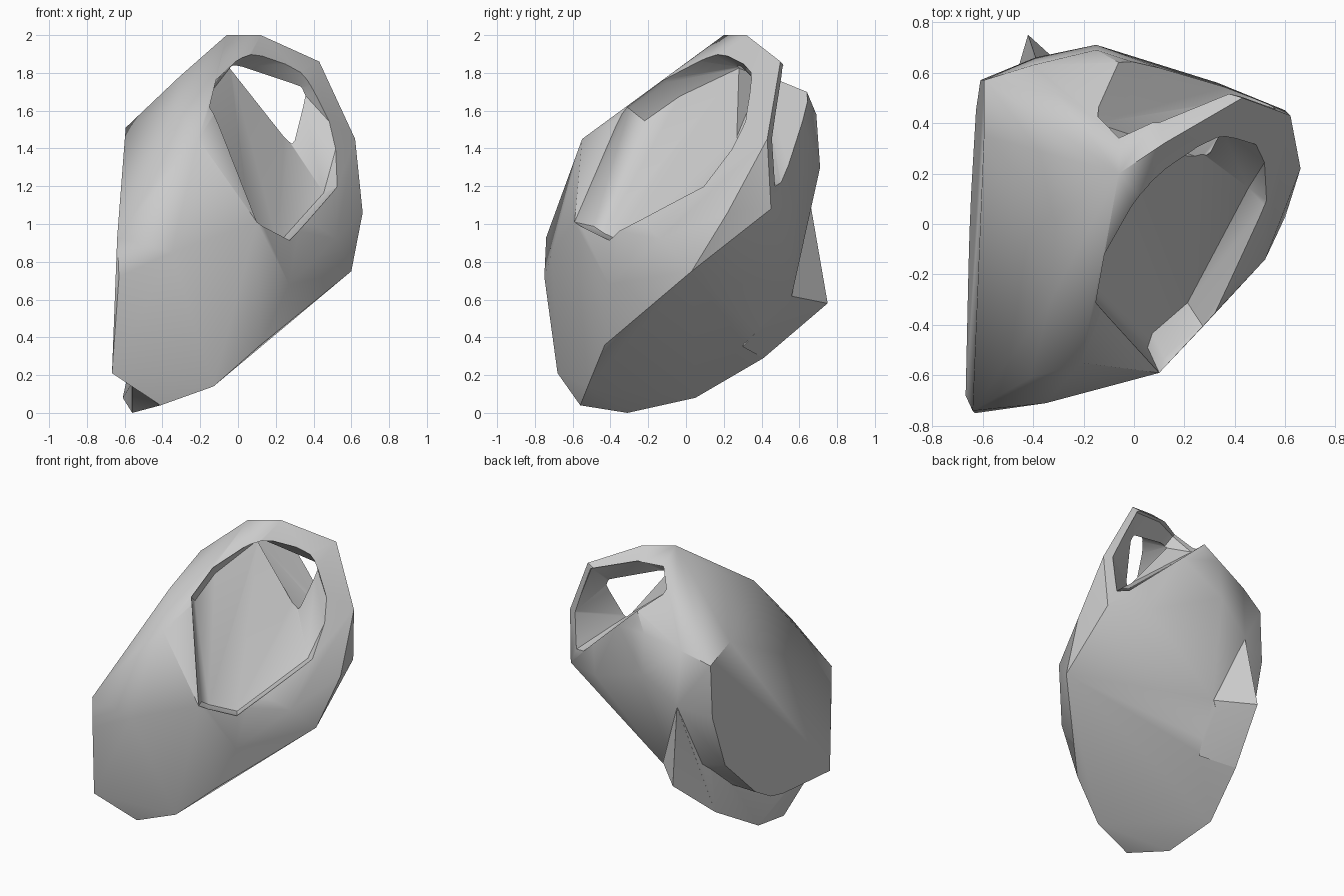
import bpy, bmesh, math
from mathutils import Vector

if "Cube" in bpy.data.objects:
    bpy.data.objects.remove(bpy.data.objects["Cube"])

grey = bpy.data.materials.new("plain grey")
grey.diffuse_color = (0.6, 0.6, 0.6, 1)
grey.use_nodes = True
grey.node_tree.nodes["Principled BSDF"].inputs["Base Color"].default_value = grey.diffuse_color


def hull(name, points):
    """Faceted solid wrapped around a few corner points."""
    bm = bmesh.new()
    for p in points:
        bm.verts.new(p)
    res = bmesh.ops.convex_hull(bm, input=bm.verts[:])
    inner = [v for v in res["geom_interior"] if isinstance(v, bmesh.types.BMVert)]
    bmesh.ops.delete(bm, geom=inner, context='VERTS')
    bmesh.ops.recalc_face_normals(bm, faces=bm.faces[:])
    me = bpy.data.meshes.new(name)
    bm.to_mesh(me)
    bm.free()
    me.materials.append(grey)
    ob = bpy.data.objects.new(name, me)
    bpy.context.collection.objects.link(ob)
    return ob


def combine(target, tool, operation):
    bpy.context.view_layer.objects.active = target
    mod = target.modifiers.new(operation.lower(), 'BOOLEAN')
    mod.operation, mod.object, mod.solver = operation, tool, 'EXACT'
    bpy.ops.object.modifier_apply(modifier=mod.name)
    bpy.data.objects.remove(tool)


# flat side plate outline (y, z) on a slightly leaning plane
side = [(-.662 + .02 * y + .04 * z, y, z) for y, z in (
    (-.74, .93), (-.68, .21), (-.17, .24), (-.03, .27), (.13, .36),
    (.45, .67), (.57, 1.05), (.57, 1.42), (.35, 1.51))]

# corners shared by both halves
front_low = [(-.41, -.56, .04), (-.13, -.52, .14), (.12, -.43, .36), (.27, -.41, .68)]
right = [(.6, .03, .75), (.66, .22, 1.06), (.6, .45, 1.08)]
back = [(-.2, .56, .62), (-.15, .71, 1.3), (-.39, .66, 1.11), (.33, .56, 1.1)]

# upper body with the arch over the opening
body = hull("body", side + front_low + right + back + [
    (-.63, -.75, .72), (-.35, -.71, .85), (-.41, -.61, 1.26), (-.21, -.55, 1.45),
    (-.33, -.3, 1.63), (-.31, .02, 1.78), (-.06, .2, 2), (.12, .32, 2),
    (.43, .5, 1.86), (.62, .43, 1.45), (.1, -.59, 1.01), (.12, -.54, .97),
    (.27, -.4, .9), (.52, -.14, .92), (-.06, .64, 1.7), (-.15, .69, 1.58),
    (.46, .5, 1.22), (-.4, .63, 1.5)])

# lower shell
lower = hull("lower_shell", front_low + right + back + [
    (-.52, .41, .29), (-.61, .05, .08), (-.56, -.31, .0), (-.56, -.56, .16),
    (-.4, .51, .95), (-.5, .42, .58), (-.55, .1, .28)])
combine(body, lower, 'UNION')

# flared lip with a pointed corner under the side plate
lip = hull("lip", [
    (-.42, .75, .58), (-.41, .66, .78), (-.39, .66, 1.1), (-.2, .55, .62),
    (-.52, .41, .29), (-.4, .5, .93), (-.49, .41, .58), (-.3, .3, .35)])
combine(body, lip, 'UNION')

# front opening: rim loop pushed out and in along its normal
rim = [Vector(p) for p in (
    (.1, -.59, 1.01), (.12, -.53, .97), (.27, -.4, .91), (.4, -.2, 1.05),
    (.53, .09, 1.2), (.54, .28, 1.48), (.33, .31, 1.85), (.13, .15, 1.87),
    (-.03, .0, 1.81), (-.13, -.1, 1.75), (-.16, -.3, 1.61), (.01, -.47, 1.31))]
n = Vector((.515, -.70, .495)).normalized()
mid = sum(rim, Vector()) / len(rim)
cavity = hull("cavity", [p + n * .35 for p in rim] + rim +
              [mid + (p - mid) * .93 - n * .1 for p in rim[:5] + rim[8:]] +
              [(.27, .28, 1.44), (.33, .41, 1.71), (-.04, .29, 1.83)])
combine(body, cavity, 'DIFFERENCE')

# gap between the arch and the back of the body
inner = [(.27, .26, 1.44), (.33, .385, 1.71), (-.03, .265, 1.83)]
floor = [(-.15, .4, 1.78), (-.06, .64, 1.7), (.46, .5, 1.22), (.17, .37, 1.54)]
arch = [(-.06, .32, 1.9), (.1, .38, 1.92), (.4, .5, 1.83), (.57, .46, 1.45), (.54, .47, 1.2)]
far = [Vector(p) + Vector((0, .4, .08)) for p in arch]
far += [(-.06, 1, 1.7), (.46, .9, 1.22)]
gap = hull("gap", inner + floor + arch + far)
combine(body, gap, 'DIFFERENCE')

# soft shading with crisp edges kept
for o in bpy.context.selected_objects:
    o.select_set(False)
body.select_set(True)
bpy.context.view_layer.objects.active = body
bpy.ops.object.shade_smooth_by_angle(angle=math.radians(35))
